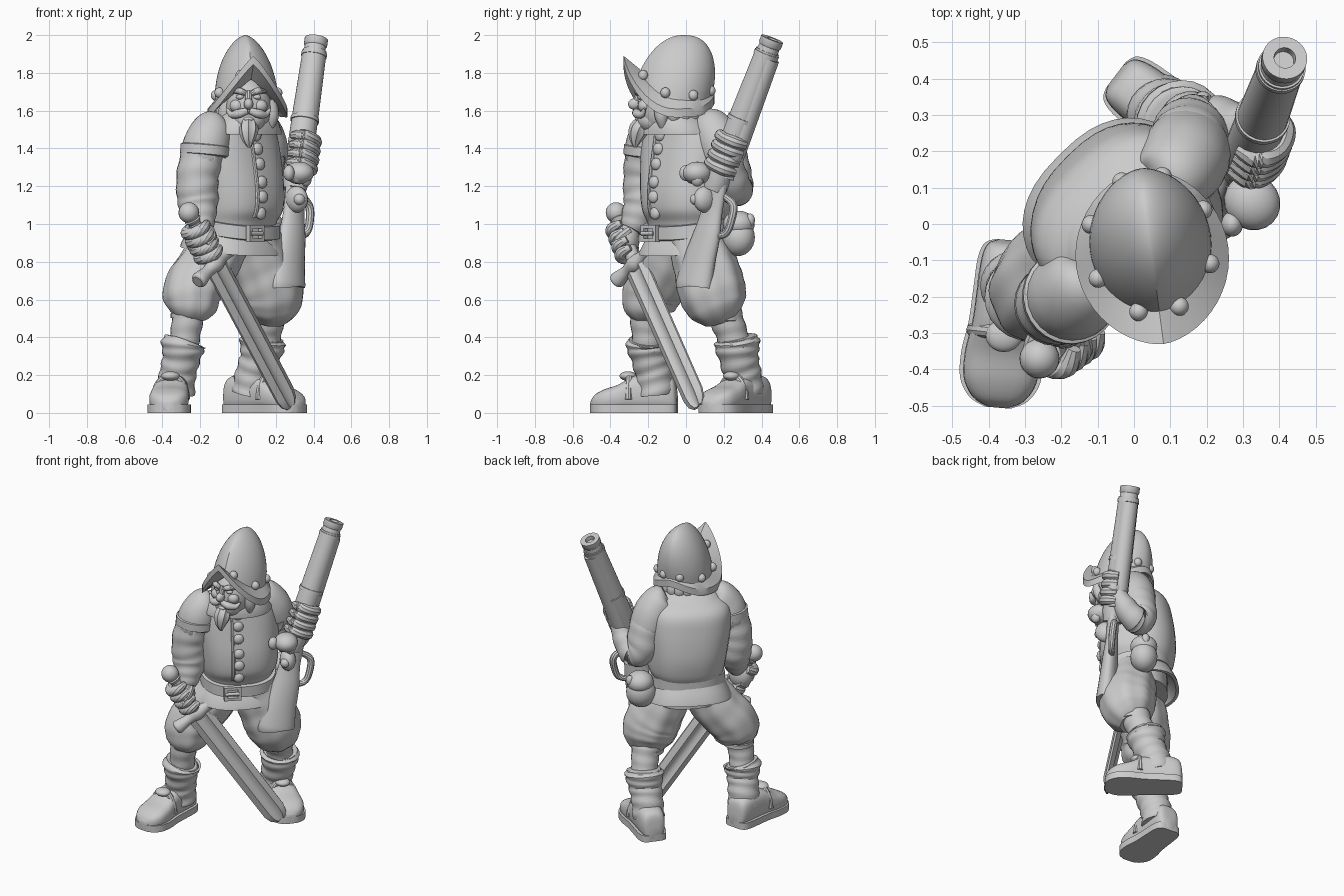
import bpy, bmesh, math
from mathutils import Vector as V
from math import sin, cos, pi

cube = bpy.data.objects.get("Cube")
if cube:
    bpy.data.objects.remove(cube, do_unlink=True)

grey = bpy.data.materials.new("cast_grey")
grey.use_nodes = True
grey.diffuse_color = (0.6, 0.6, 0.6, 1)
grey.node_tree.nodes["Principled BSDF"].inputs["Base Color"].default_value = (0.6, 0.6, 0.6, 1)
made = []


def pw(v, e):
    return math.copysign(abs(v) ** e, v)


def circle(n):
    return [2 * pi * k / n for k in range(n)]


def L(r, s, z):
    """Torso frame, turned 45 degrees: r to its left, s to its back."""
    return V(((r - s) * .7071, (r + s) * .7071, z))


def skin(name, rings, cap=True):
    """Bridge a list of equal point rings into one surface."""
    bm = bmesh.new()
    rows = [[bm.verts.new(p) for p in ring] for ring in rings]
    n = len(rows[0])
    for a, b in zip(rows, rows[1:]):
        for k in range(n):
            bm.faces.new((a[k], a[(k + 1) % n], b[(k + 1) % n], b[k]))
    if cap:
        bm.faces.new(rows[0][::-1])
        bm.faces.new(rows[-1])
    bmesh.ops.remove_doubles(bm, verts=bm.verts, dist=1e-5)
    bmesh.ops.recalc_face_normals(bm, faces=bm.faces)
    mesh = bpy.data.meshes.new(name)
    bm.to_mesh(mesh)
    bm.free()
    mesh.materials.append(grey)
    ob = bpy.data.objects.new(name, mesh)
    bpy.context.collection.objects.link(ob)
    made.append(ob)
    return ob


def smooth_path(rows, n=7):
    """Catmull-Rom sampling of tuples of any length."""
    q = [rows[0]] + list(rows) + [rows[-1]]
    out = []
    for a, b, c, d in zip(q, q[1:], q[2:], q[3:]):
        for t in (i / n for i in range(n)):
            out.append([.5 * (2 * w + (y - x) * t + (2 * x - 5 * w + 4 * y - z) * t * t
                              + (3 * w - x - 3 * y + z) * t ** 3)
                        for x, w, y, z in zip(a, b, c, d)])
    return out + [list(rows[-1])]


def tube(name, pts, squash=1, ref=(1, 0, 0), wrinkle=0, pleat=0, sides=24):
    """Round or flattened limb through (x, y, z, radius) points."""
    path = smooth_path(pts)
    rings = []
    for i, p in enumerate(path):
        a, b = path[max(i - 1, 0)], path[min(i + 1, len(path) - 1)]
        t = (V(b[:3]) - V(a[:3])).normalized()
        u = V(ref)
        u = (u - t * u.dot(t)).normalized()
        v = t.cross(u)
        rings.append([V(p[:3]) + (u * cos(k) + v * sin(k) * squash) * p[3]
                      * (1 + wrinkle * sin(i * 1.25 + 1.6 * sin(k + i * .12)) + pleat * cos(8 * k))
                      for k in circle(sides)])
    return skin(name, rings)


def ball(name, loc, size, yaw=0):
    c, s = cos(yaw), sin(yaw)
    rings = []
    for i in range(15):
        a = pi * i / 14
        ring = [(size[0] * sin(a) * cos(k), size[1] * sin(a) * sin(k), size[2] * cos(a)) for k in circle(20)]
        rings.append([V(loc) + V((x * c - y * s, x * s + y * c, z)) for x, y, z in ring])
    return skin(name, rings, False)


def lathe(name, a, b, prof):
    """Turn (radius, fraction) pairs round the line a to b."""
    a, b = V(a), V(b)
    q = (b - a).to_track_quat('Z', 'Y')
    return skin(name, [[a.lerp(b, h) + q @ V((r * cos(k), r * sin(k), 0)) for k in circle(28)] for r, h in prof])


def fingers(name, a, b, radius, thick, start, span):
    """Four fingers curled round the line a to b."""
    a, b = V(a), V(b)
    t = (b - a).normalized()
    u = (V((1, 0, 0)) - t * t.x).normalized()
    v = t.cross(u)
    for i in range(4):
        c = a.lerp(b, i / 3)
        arc = [start + span * j / 4 for j in range(5)]
        tube(f"{name}_{i + 1}", [(*(c + (u * cos(k) + v * sin(k)) * radius), thick * f)
                                 for k, f in zip(arc, (.9, 1.1, 1, 1, .6))], sides=10)


# Torso: z, half width, half depth, r offset, s offset
TORSO = [(.84, .2, .18, 0, .03), (.95, .21, .185, 0, .025), (1.01, .22, .2, 0, .025),
         (1.08, .242, .23, .005, .02), (1.2, .255, .237, 0, .025), (1.36, .265, .215, -.01, .03),
         (1.47, .25, .19, -.015, .025), (1.53, .19, .15, -.015, -.01), (1.58, .1, .1, -.02, -.06)]


def oval(z, w, d, r=0, s=0, n=40, rise=0):
    """Torso section; rise lifts its back edge."""
    return [L(r + w * pw(cos(k), .8), s + d * pw(sin(k), .85), z + rise * (1 + sin(k)) / 2) for k in circle(n)]


body = smooth_path(TORSO)
skin("breastplate", [oval(*row) for row in body])
skin("belt", [oval(z, w, w - .025, 0, .02, rise=.07) for z, w in ((.91, .21), (.915, .238), (.985, .238), (.99, .21))])
skin("coat_skirt", [oval(z, w, w - .03, -.01, .04, rise=.06) for z, w in
                    ((.95, .21), (.9, .24), (.85, .265), (.83, .27), (.83, .25), (.88, .2))])
skin("neck_collar", [oval(z, w, w - .015, -.02, s) for z, w, s in
                     ((1.6, .1, -.09), (1.59, .135, -.08), (1.54, .19, -.05), (1.49, .225, -.02),
                      (1.475, .225, -.02), (1.49, .15, -.04))])
# Front seam and buttons
front = [(z, r, s - d) for z, w, d, r, s in body if 1.03 < z < 1.5]
tube("front_seam", [(*L(-.065, y + .005, z), .012) for z, r, y in front[::3]], sides=8)
for i in range(6):
    z, r, y = min(front, key=lambda f: abs(f[0] - 1.06 - .082 * i))
    ball(f"button_{i + 1}", L(-.03, y, z), (.033, .022, .033), pi / 4)
# Buckle frame and tongue
corners = [(-.055, -.045), (.055, -.045), (.055, .045), (-.055, .045)]
skin("belt_buckle", [[L(-.07 + x * f, -.185 + y, .95 + z * f) for x, z in corners]
                     for f, y in ((1, 0), (1, -.03), (.6, -.03), (.6, 0), (1, 0))], False)
lathe("buckle_tongue", L(-.12, -.212, .95), L(-.03, -.212, .95), [(.011, 0), (.011, 1)])
# Belt pouch
ball("pouch", (.15, .275, .93), (.095, .085, .1), pi / 4)
ball("pouch_flap", (.155, .28, 1.0), (.085, .085, .07), pi / 4)
ball("pouch_toggle", (.19, .34, 1.02), (.025, .025, .035))

# Legs
LEGS = {
    "right": ([(-.07, -.05, .93, .14), (-.15, -.1, .79, .155), (-.235, -.17, .66, .155), (-.25, -.2, .56, .135), (-.26, -.2, .505, .085)],
              [(-.26, -.21, .54, .09), (-.275, -.21, .44, .08), (-.29, -.2, .34, .08)],
              [(-.285, -.2, .38, .1), (-.29, -.2, .36, .118), (-.3, -.19, .29, .1), (-.32, -.17, .2, .098), (-.33, -.16, .1, .1)],
              (-.335, -.045), (-.375, -.505)),
    "left": ([(.07, .05, .93, .15), (.12, .1, .79, .165), (.165, .135, .66, .175), (.17, .165, .56, .155), (.16, .19, .49, .09)],
             [(.16, .2, .53, .095), (.15, .235, .44, .085), (.13, .265, .34, .085)],
             [(.135, .265, .4, .1), (.13, .27, .37, .122), (.115, .28, .29, .105), (.085, .3, .2, .1), (.065, .315, .1, .1)],
             (-.05, .41), (.335, .115)),
}
SHOE = [(0, .035, .09), (.03, .065, .17), (.12, .08, .2), (.3, .085, .21), (.5, .09, .195), (.68, .103, .15),
        (.84, .1, .125), (.95, .07, .095), (1, .025, .06)]
for side, (breech, stocking, boot, heel, toe) in LEGS.items():
    tube(side + "_breeches", breech, pleat=.025, wrinkle=.01, sides=48)
    x, y, z, r = breech[-1]
    lathe(side + "_knee_band", (x, y, z - .01), (x, y, z + .03), [(.07, 0), (r + .012, .2), (r + .012, .8), (.07, 1)])
    tube(side + "_stocking", stocking, wrinkle=.03)
    tube(side + "_boot_leg", boot, wrinkle=.04)
    a, b = V((*heel, 0)), V((*toe, 0))
    out = V((b.y - a.y, a.x - b.x, 0)).normalized()
    shoe = smooth_path(SHOE, 5)
    skin(side + "_shoe", [[a.lerp(b, t) + out * w * pw(cos(k), .65) + V((0, 0, .01 + (h - .01) * (.5 + .5 * pw(sin(k), .7))))
                           for k in circle(24)] for t, w, h in shoe])
    outline = [(t, w + .01) for t, w, h in shoe] + [(t, -w - .01) for t, w, h in shoe[::-1]]
    skin(side + "_sole", [[a.lerp(b, t) + out * w + V((0, 0, z)) for t, w in outline] for z in (0, .045)])
    # Shoe strap and buckle over the instep
    strap = [a.lerp(b, .55) + out * .085 * cos(k) + V((0, 0, .07 + .125 * sin(k))) for k in (pi * j / 6 for j in range(7))]
    tube(side + "_shoe_strap", [(*p, .02) for p in strap], sides=10)
    ball(side + "_shoe_buckle", a.lerp(b, .57) + V((0, 0, .195)), (.05, .045, .025))

# Arms
tube("right_sleeve", [(-.16, -.19, 1.46, .1), (-.19, -.21, 1.36, .113), (-.215, -.22, 1.24, .112),
                      (-.212, -.225, 1.12, .108), (-.2, -.26, 1.03, .085), (-.19, -.29, .97, .06)], wrinkle=.025)
tube("left_sleeve", [(.13, .16, 1.46, .1), (.15, .215, 1.35, .11), (.16, .255, 1.22, .1),
                     (.22, .27, 1.18, .085), (.3, .255, 1.26, .07), (.35, .24, 1.35, .05)], wrinkle=.025)
tube("right_shoulder_cap", [(-.11, -.13, 1.535, .05), (-.13, -.155, 1.515, .1), (-.16, -.19, 1.44, .122),
                            (-.18, -.2, 1.37, .125), (-.18, -.2, 1.36, .12)])
tube("left_shoulder_cap", [(.08, .1, 1.55, .05), (.1, .12, 1.53, .1), (.13, .165, 1.45, .122),
                           (.145, .195, 1.37, .122), (.145, .195, 1.36, .115)])
lathe("right_cap_band", (-.177, -.2, 1.36), (-.172, -.197, 1.42), [(.12, 0), (.132, .1), (.132, .9), (.12, 1)])

# Sword
guard, pommel = V((-.12, -.27, .79)), V((-.26, -.37, 1.06))
tip = V((.28, .065, .035))
lathe("sword_grip", guard, pommel, [(.035, 0), (.04, .4), (.032, .8), (.045, .86), (.03, .9)])
ball("sword_pommel", pommel, (.055, .055, .055))
along = (tip - guard).normalized()
flat = along.cross(V((.7, -.7, .07))).normalized()
flat = flat if flat.z > 0 else -flat
face = along.cross(flat)
tube("sword_guard", [(*(guard + flat * t), r) for t, r in
                     ((-.17, .03), (-.15, .043), (-.07, .032), (0, .045), (.07, .032), (.15, .043), (.17, .03))])
half = [(1, .25), (.5, 1), (.2, .4), (-.2, .4), (-.5, 1), (-1, .25)]
section = half + [(-x, -y) for x, y in half]
skin("sword_blade", [[guard.lerp(tip, t) + flat * .077 * w * x + face * .026 * w * y for x, y in section]
                     for t, w in ((0, 1), (.92, .95), (.97, .78), (1, .45))])
ball("right_palm", (-.2, -.31, .92), (.08, .065, .09))
fingers("right_finger", guard.lerp(pommel, .22), guard.lerp(pommel, .7), .06, .031, 2.4, 4)
tube("right_thumb", [(-.15, -.3, .97, .026), (-.14, -.35, .93, .026), (-.17, -.38, .89, .02)], sides=10)

# Musket
muzzle, breech = V((.415, .457, 1.98)), V((.3, .15, 1.18))
lathe("musket_barrel", breech, muzzle, [(.06, 0), (.073, .08), (.07, .5), (.064, .91), (.064, .92), (.058, .92),
                                        (.056, .95), (.062, .96), (.062, 1), (.03, 1), (.028, .97)])
for i, (t, r) in enumerate(((.45, .076), (.88, .068))):
    lathe(f"barrel_band_{i + 1}", breech.lerp(muzzle, t), breech.lerp(muzzle, t + .03), [(.05, 0), (r, .1), (r, .9), (.05, 1)])
lathe("fore_stock", breech.lerp(muzzle, .1) + V((.01, .03, -.01)), breech.lerp(muzzle, .88) + V((.008, .02, -.01)),
      [(.06, 0), (.055, 1)])
tube("musket_stock", [(.31, .17, 1.24, .07), (.297, .14, 1.08, .068), (.287, .11, .94, .088), (.27, .07, .8, .105),
                      (.262, .045, .69, .118), (.261, .042, .67, .115)], squash=.55, ref=(.7, .7, -.2))
tube("trigger_guard", [(.33, .2, 1.15, .018), (.375, .25, 1.1, .022), (.38, .24, 1.02, .022), (.36, .21, .95, .02),
                       (.3, .14, .93, .018)], sides=10)
ball("lock_plate", (.31, .1, 1.13), (.05, .07, .07), pi / 4)
ball("lock_screw", (.325, .05, 1.13), (.03, .03, .03))
ball("lock_hammer", (.325, .06, 1.27), (.075, .08, .06), pi / 4)
for i in range(3):
    ball(f"lock_knuckle_{i + 1}", (.27 + .045 * i, .0 + .03 * i, 1.27 - .015 * i), (.03, .035, .042))
ball("left_palm", (.365, .245, 1.38), (.06, .06, .08))
fingers("left_finger", breech.lerp(muzzle, .15), breech.lerp(muzzle, .33), .074, .031, 1, -3.4)
tube("left_thumb", [(.375, .24, 1.42, .028), (.395, .25, 1.45, .025), (.385, .27, 1.49, .018)], sides=10)

# Head
ball("head", (.055, -.12, 1.62), (.125, .14, .16))
ball("jaw", (.055, -.18, 1.55), (.09, .08, .07))
ball("nose", (.056, -.272, 1.635), (.025, .035, .03))
tube("nose_bridge", [(.056, -.24, 1.7, .02), (.056, -.265, 1.65, .018)], sides=10)
ball("lower_lip", (.056, -.25, 1.555), (.028, .02, .013))
tube("beard", [(.056, -.22, 1.55, .035), (.056, -.25, 1.5, .048), (.056, -.265, 1.45, .034), (.06, -.27, 1.405, .008)], pleat=.09)
for side, m in (("left", 1), ("right", -1)):
    ball(side + "_cheek", (.056 + .06 * m, -.22, 1.625), (.04, .035, .035))
    ball(side + "_eye", (.056 + .045 * m, -.238, 1.672), (.022, .018, .014))
    tube(side + "_brow", [(.056 + .015 * m, -.255, 1.69, .014), (.056 + .05 * m, -.252, 1.705, .018),
                          (.056 + .09 * m, -.215, 1.7, .01)], sides=10)
    tube(side + "_moustache", [(.056 + .005 * m, -.265, 1.6, .016), (.056 + .05 * m, -.26, 1.585, .024),
                               (.056 + .09 * m, -.235, 1.58, .018), (.056 + .115 * m, -.22, 1.61, .006)], sides=12)
    ball(side + "_ear", (.056 + .125 * m, -.1, 1.61), (.022, .035, .045))
    tube(side + "_sideburn", [(.056 + .115 * m, -.14, 1.66, .03), (.056 + .125 * m, -.13, 1.57, .035),
                              (.056 + .11 * m, -.12, 1.49, .01)], sides=12)
# Locks of hair round the nape
for i in range(9):
    a = pi * (i + .5) / 9
    tube(f"hair_lock_{i + 1}", [(.05 + .11 * cos(a), -.09 + .13 * sin(a), 1.66, .035),
                                (.05 + .13 * cos(a), -.09 + .16 * sin(a), 1.58, .04),
                                (.05 + .12 * cos(a), -.09 + .15 * sin(a), 1.52, .015)], sides=12)


# Helmet: almond plan, brim sweeping up to a peak at the front
def plan(k, w, l, y0, z):
    x, y, t = w * pw(sin(k), 1.15), y0 - l * cos(k), .13
    return V((.05 + x * cos(t) - y * sin(t), -.09 + x * sin(t) + y * cos(t), z))


def lift(k, low, front, back):
    c = cos(k)
    return low + (front * (1 - abs(sin(k)) ** 1.3) if c > 0 else back * c ** 4)


def base(k):
    return lift(k, 1.645, .15, .035)


def edge(k):
    return lift(k, 1.59, .28, .075)


ang = circle(48)
skin("helmet_dome", [[plan(k, .168 * cos(a) ** 1.25, .195 * cos(a) ** .85, .035 * cos(a) + .08 * sin(a),
                           base(k) + (2 - base(k)) * sin(a)) for k in ang]
                     for a in (pi / 2 * i / 16 * .999 for i in range(17))])
skin("helmet_brim", [[plan(k, w, l, y, z(k) + dz) for k in ang] for w, l, y, z, dz in
                     ((.16, .185, .035, base, .02), (.211, .242, 0, edge, .02), (.211, .242, 0, edge, -.025),
                      (.16, .185, .035, base, -.03), (.16, .185, .035, base, .02))], False)
for i in range(8):
    k = pi * (i + .5) / 4
    ball(f"helmet_stud_{i + 1}", plan(k, .17, .195, .035, base(k) + .035), (.026, .026, .028))

# Smooth shading with hard edges kept
bpy.ops.object.select_all(action='DESELECT')
for ob in made:
    ob.select_set(True)
bpy.context.view_layer.objects.active = made[0]
bpy.ops.object.shade_smooth_by_angle(angle=math.radians(35))
